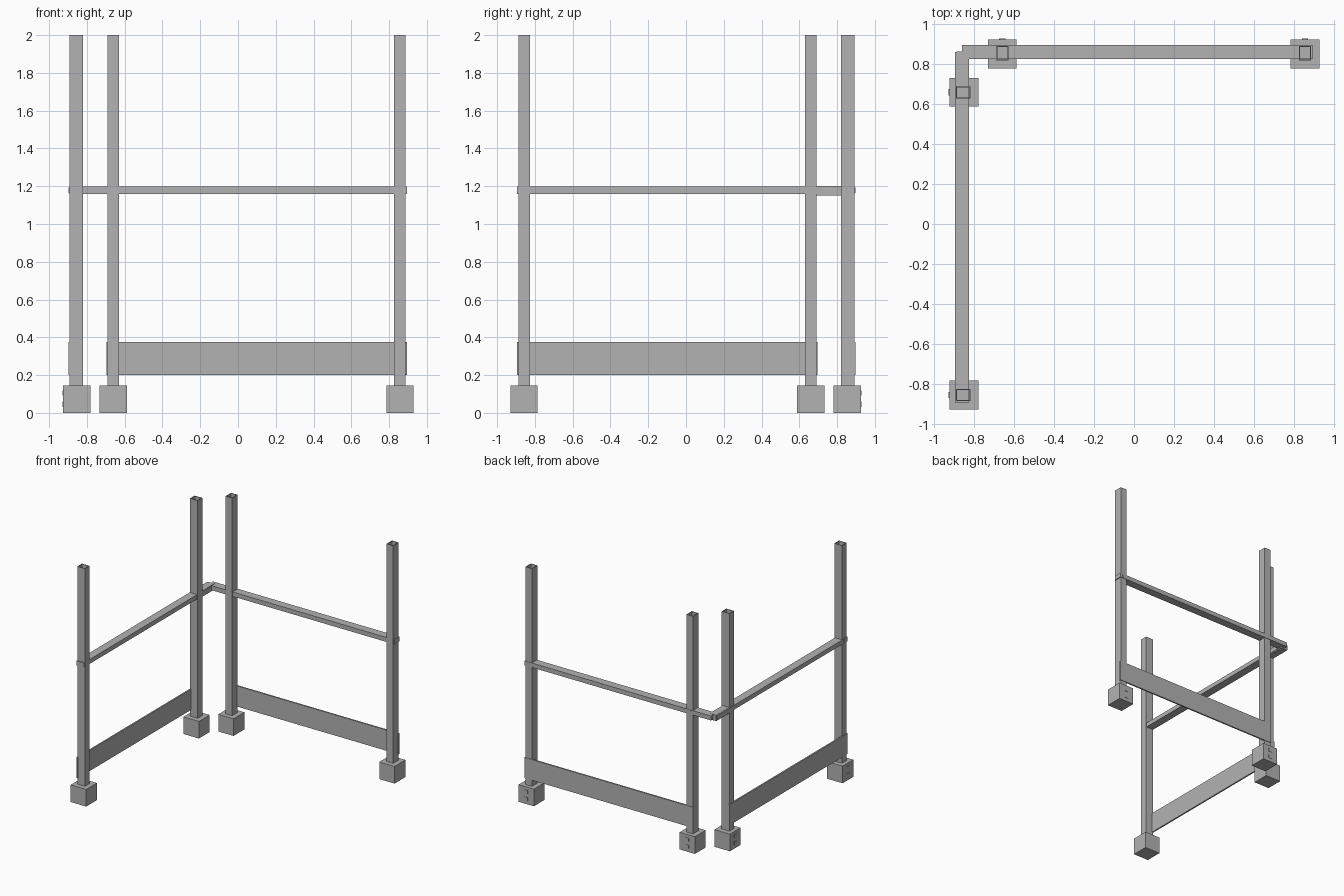
import bpy
import bmesh

cube = bpy.data.objects.get("Cube")
if cube:
    bpy.data.objects.remove(cube, do_unlink=True)

steel = bpy.data.materials.new("grey_steel")
steel.use_nodes = True
GREY = (0.45, 0.45, 0.45, 1)
steel.diffuse_color = GREY
steel.node_tree.nodes["Principled BSDF"].inputs["Base Color"].default_value = GREY


def box(name, xr, yr, zr, swap=False, wall=None):
    """Box from ranges; swap reflects it onto the side arm; wall makes an open-topped tube."""
    if swap:
        xr, yr = (-yr[1], -yr[0]), (-xr[1], -xr[0])
    bm = bmesh.new()
    bmesh.ops.create_cube(bm, size=1)
    for v in bm.verts:
        for i, (lo, hi) in enumerate((xr, yr, zr)):
            v.co[i] = lo + (v.co[i] + 0.5) * (hi - lo)
    if wall:
        bm.normal_update()
        top = max(bm.faces, key=lambda f: f.normal.z)
        bmesh.ops.inset_individual(bm, faces=[top], thickness=wall)
        # sink the inset face down to form the hollow
        bore = bmesh.ops.extrude_discrete_faces(bm, faces=[top])["faces"][0]
        for v in bore.verts:
            v.co.z = zr[0] + wall
    mesh = bpy.data.meshes.new(name)
    bm.to_mesh(mesh)
    bm.free()
    mesh.materials.append(steel)
    obj = bpy.data.objects.new(name, mesh)
    bpy.context.collection.objects.link(obj)
    return obj


def around(c, half):
    return (c - half, c + half)


for arm, swap in (("back", False), ("side", True)):
    for end, x in (("inner", -0.66), ("outer", 0.857)):
        tag = f"{arm}_{end}"
        # Foot block and hollow upright
        box(f"{tag}_foot", around(x, 0.072), (0.78, 0.926), (0, 0.146), swap)
        box(f"{tag}_post", around(x, 0.031), (0.82, 0.893), (0.14, 2), swap, 0.008)
        # Fixing plates on the outward faces
        for i, z in enumerate((0.045, 0.105)):
            box(f"{tag}_foot_plate_{i}", around(x, 0.016), (0.92, 0.929), around(z, 0.014), swap)
        box(f"{tag}_rail_bolt", around(x, 0.014), (0.89, 0.897), around(1.178, 0.014), swap)
    # Mid rail and toe board
    box(f"{arm}_rail", (-0.862, 0.895), (0.826, 0.896), (1.16, 1.198), swap)
    box(f"{arm}_toe_board", (-0.695, 0.895), (0.884, 0.897), (0.2, 0.376), swap)

# Sleeve joining the two rails at the corner
box("corner_sleeve", (-0.89, -0.829), (0.69, 0.865), (1.15, 1.2))
